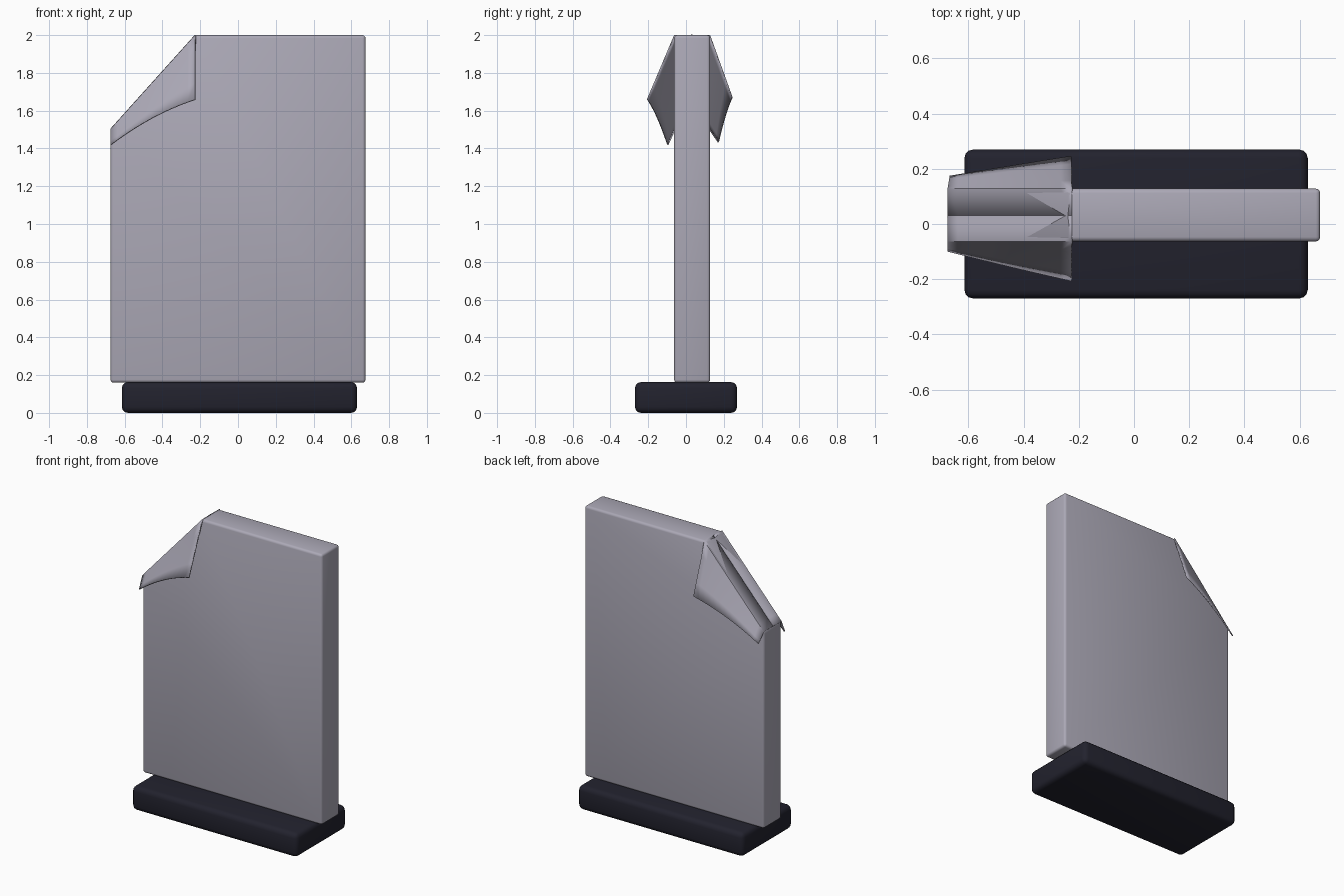
import bpy, bmesh
from mathutils import Vector

if "Cube" in bpy.data.objects:
    bpy.data.objects.remove(bpy.data.objects["Cube"])


def material(name, rgb):
    m = bpy.data.materials.new(name)
    m.diffuse_color = (*rgb, 1)
    m.use_nodes = True
    m.node_tree.nodes["Principled BSDF"].inputs["Base Color"].default_value = m.diffuse_color
    return m


grey = material("lilac grey", (0.41, 0.395, 0.47))
dark = material("dark navy", (0.016, 0.016, 0.027))


def finish(name, bm, mat, bevel=0, segments=3):
    bmesh.ops.recalc_face_normals(bm, faces=bm.faces)
    if bevel:
        bmesh.ops.bevel(bm, geom=bm.edges[:], offset=bevel, segments=segments,
                        profile=0.5, affect='EDGES', clamp_overlap=True)
    me = bpy.data.meshes.new(name)
    bm.to_mesh(me)
    bm.free()
    me.materials.append(mat)
    ob = bpy.data.objects.new(name, me)
    bpy.context.collection.objects.link(ob)
    bpy.ops.object.select_all(action='DESELECT')
    ob.select_set(True)
    bpy.context.view_layer.objects.active = ob
    bpy.ops.object.shade_smooth_by_angle(angle=0.7)
    return ob


def prism(name, outline, y0, y1, mat, bevel, segments):
    bm = bmesh.new()
    face = bm.faces.new([bm.verts.new((x, y0, z)) for x, z in outline])
    ext = bmesh.ops.extrude_face_region(bm, geom=[face])
    verts = [g for g in ext["geom"] if isinstance(g, bmesh.types.BMVert)]
    bmesh.ops.translate(bm, verts=verts, vec=(0, y1 - y0, 0))
    return finish(name, bm, mat, bevel, segments)


# Base block
prism("base", [(-0.615, 0), (0.63, 0), (0.63, 0.163), (-0.615, 0.163)],
      -0.27, 0.27, dark, 0.032, 3)

# Page slab with its upper left corner cut off
prism("page", [(-0.675, 0.16), (0.675, 0.16), (0.675, 2.0), (-0.23, 2.0), (-0.675, 1.5)],
      -0.063, 0.128, grey, 0.016, 3)


# Folded corner flaps: thin sheets hanging from the cut edge
def flap(name, y_in, y_edge, right, ctrl, left, steps=12):
    bm = bmesh.new()
    rows = []
    for i in range(steps + 1):
        t = i / steps
        top = Vector((-0.228, y_edge, 2.0)).lerp(Vector((-0.676, y_edge, 1.502)), t)
        inner = Vector((top.x, y_in, top.z + 0.002))
        low = Vector(right).lerp(Vector(ctrl), t).lerp(Vector(ctrl).lerp(Vector(left), t), t)
        col = [inner] + [top.lerp(low, k / 4) for k in range(5)]
        rows.append([bm.verts.new(p) for p in col])
    for a, b in zip(rows, rows[1:]):
        for k in range(len(a) - 1):
            bm.faces.new((a[k], a[k + 1], b[k + 1], b[k]))
    ob = finish(name, bm, grey)
    # Make the sheet face up and outward, then thicken it inward
    if ob.data.polygons[0].normal.z < 0:
        ob.data.flip_normals()
    mod = ob.modifiers.new("thickness", 'SOLIDIFY')
    mod.thickness = 0.008
    mod.offset = -1


flap("front_flap", 0.03, -0.063, (-0.228, -0.207, 1.66), (-0.46, -0.155, 1.585), (-0.676, -0.1, 1.42))
flap("back_flap", 0.03, 0.128, (-0.228, 0.247, 1.67), (-0.46, 0.21, 1.59), (-0.668, 0.175, 1.435))
